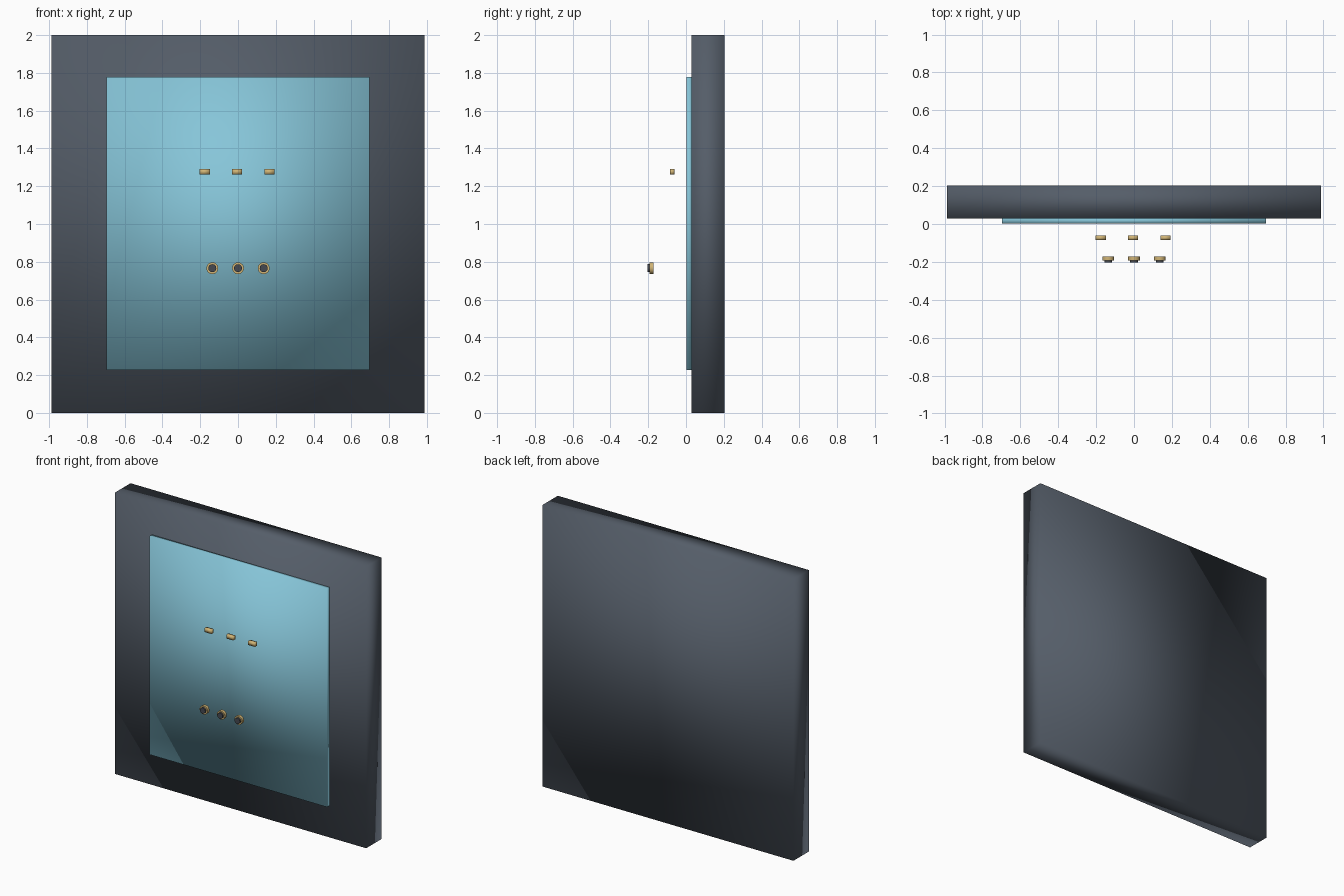
import bpy
from math import radians

if "Cube" in bpy.data.objects:
    bpy.data.objects.remove(bpy.data.objects["Cube"], do_unlink=True)


def material(name, colour):
    mat = bpy.data.materials.new(name)
    mat.use_nodes = True
    mat.diffuse_color = (*colour, 1)
    mat.node_tree.nodes["Principled BSDF"].inputs["Base Color"].default_value = (*colour, 1)
    return mat


slate = material("slate grey", (0.09, 0.11, 0.14))
teal = material("pale teal", (0.24, 0.56, 0.69))
brass = material("brass", (0.64, 0.46, 0.18))
charcoal = material("charcoal", (0.06, 0.065, 0.08))


def box(name, low, high, mat):
    """Box between two corners, with soft shading running over its edges."""
    centre = [(a + b) / 2 for a, b in zip(low, high)]
    bpy.ops.mesh.primitive_cube_add(size=1, location=centre)
    obj = bpy.context.object
    obj.name = name
    obj.scale = [b - a for a, b in zip(low, high)]
    bpy.ops.object.transform_apply(location=False, rotation=False, scale=True)
    bpy.ops.object.shade_smooth()
    obj.data.materials.append(mat)
    return obj


def disc(name, x, z, front, back, radius, mat):
    """Round disc whose axis points to the front."""
    bpy.ops.mesh.primitive_cylinder_add(
        vertices=24, radius=radius, depth=back - front,
        location=(x, (front + back) / 2, z), rotation=(radians(90), 0, 0))
    obj = bpy.context.object
    obj.name = name
    bpy.ops.object.shade_smooth_by_angle(angle=radians(40))
    obj.data.materials.append(mat)
    return obj


# Thick backing slab and the raised panel on its front
box("backing_slab", (-0.987, 0.03, 0), (0.987, 0.203, 2), slate)
box("front_panel", (-0.697, 0.002, 0.226), (0.697, 0.032, 1.778), teal)

for side, label in zip((-1, 0, 1), ("right", "middle", "left")):
    # Row of small bars floating in front of the panel
    x = side * 0.171 - 0.005
    box(f"bar_{label}", (x - 0.027, -0.085, 1.262), (x + 0.027, -0.062, 1.29), brass)
    # Row of round buttons, each a collar with a dark cap
    x = side * 0.136
    disc(f"button_collar_{label}", x, 0.766, -0.192, -0.171, 0.031, brass)
    disc(f"button_cap_{label}", x, 0.766, -0.203, -0.188, 0.021, charcoal)
